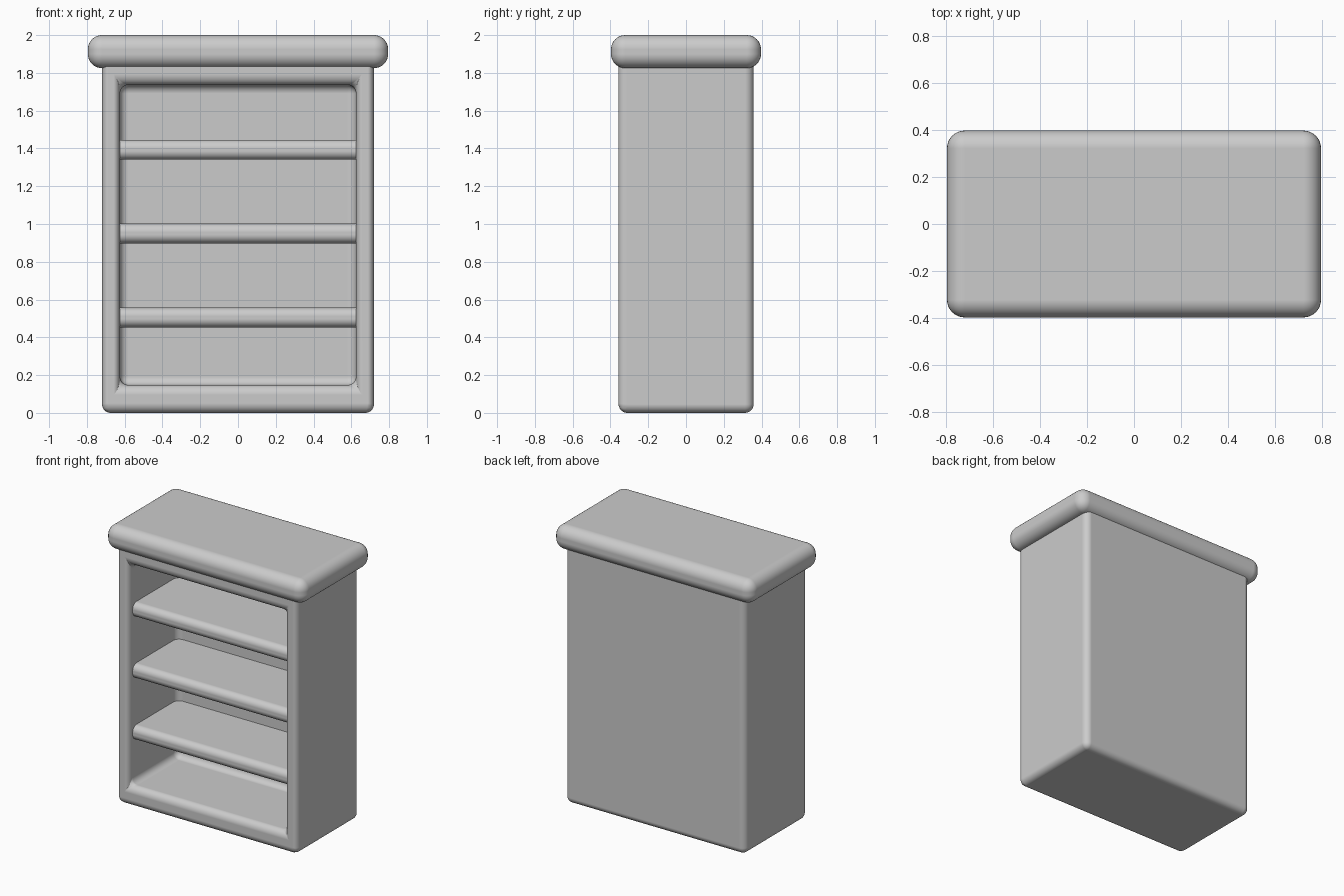
import bpy, bmesh

if "Cube" in bpy.data.objects:
    bpy.data.objects.remove(bpy.data.objects["Cube"])


def box_mesh(x0, x1, y0, y1, z0, z1):
    bm = bmesh.new()
    bmesh.ops.create_cube(bm, size=1)
    for v in bm.verts:
        v.co = (x1 if v.co.x > 0 else x0,
                y1 if v.co.y > 0 else y0,
                z1 if v.co.z > 0 else z0)
    return bm


def finish(bm, name, radius, segments=6):
    bmesh.ops.recalc_face_normals(bm, faces=bm.faces)
    mesh = bpy.data.meshes.new(name)
    bm.to_mesh(mesh)
    bm.free()
    mesh.shade_smooth()
    obj = bpy.data.objects.new(name, mesh)
    bpy.context.collection.objects.link(obj)
    bev = obj.modifiers.new("rounding", 'BEVEL')
    bev.width = radius
    bev.segments = segments
    bev.limit_method = 'ANGLE'
    bev.harden_normals = True
    return obj


# Cabinet body: box with a deep opening pushed in from the front
OPEN_X, OPEN_Z0, OPEN_Z1, BACK_Y = 0.625, 0.147, 1.737, 0.20
bm = box_mesh(-0.72, 0.72, -0.358, 0.358, 0.0, 1.90)
bm.faces.ensure_lookup_table()
front = min(bm.faces, key=lambda f: f.calc_center_median().y)
bmesh.ops.inset_individual(bm, faces=[front], thickness=0.1)
for v in front.verts:
    v.co.x = OPEN_X if v.co.x > 0 else -OPEN_X
    v.co.z = OPEN_Z1 if v.co.z > 0.95 else OPEN_Z0
inner = bmesh.ops.extrude_discrete_faces(bm, faces=[front])["faces"][0]
for v in inner.verts:
    v.co.y = BACK_Y
finish(bm, "cabinet_body", 0.046)

# Thick rounded top slab
finish(box_mesh(-0.795, 0.795, -0.397, 0.397, 1.825, 2.0), "top_slab", 0.075, 8)

# Three shelves, ends buried in the walls
for i, z in enumerate((0.505, 0.95, 1.393)):
    bm = box_mesh(-0.68, 0.68, -0.31, 0.28, z - 0.052, z + 0.052)
    finish(bm, f"shelf_{i + 1}", 0.045)
